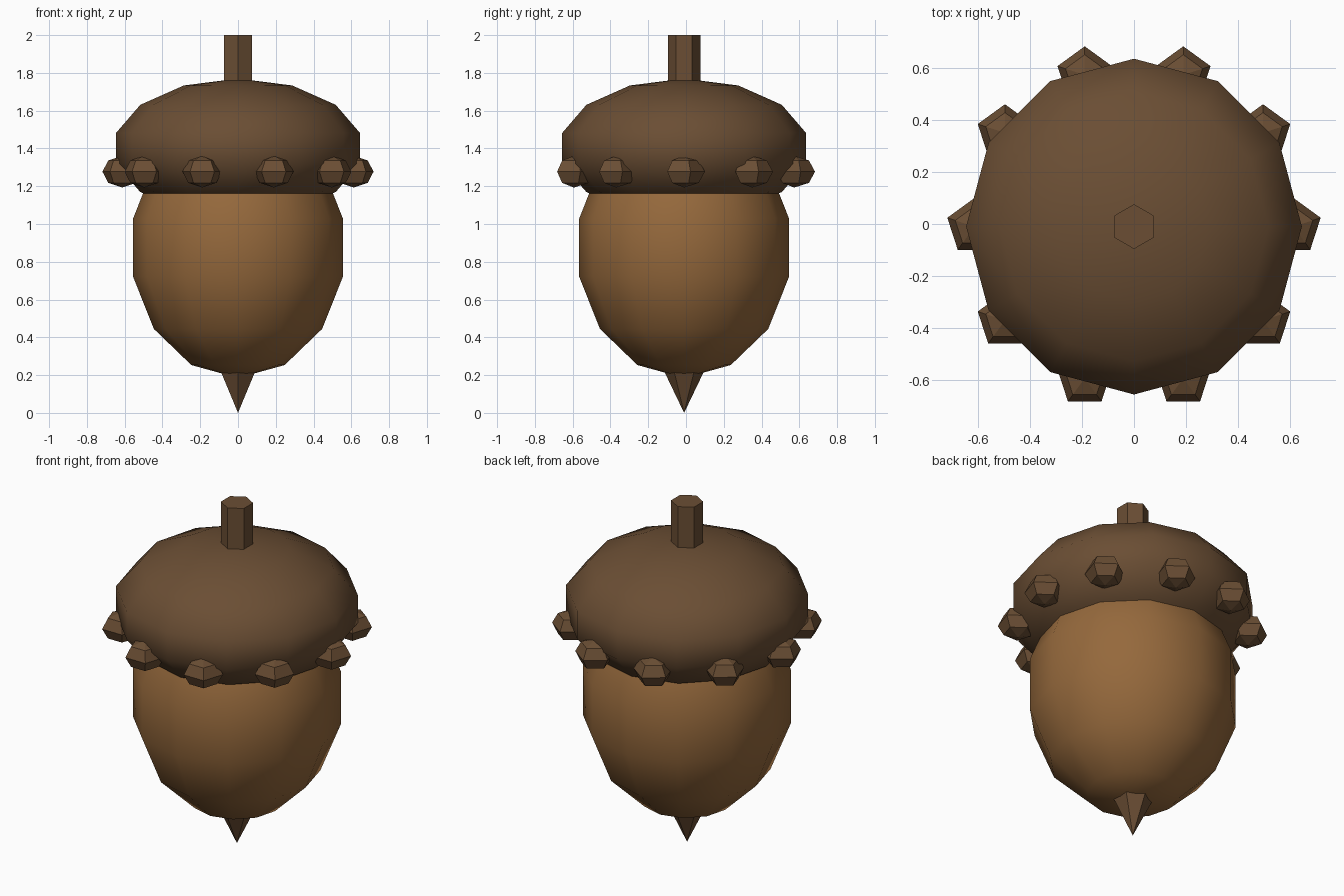
import bpy, bmesh
from math import sin, cos, pi, radians

cube = bpy.data.objects.get("Cube")
if cube:
    bpy.data.objects.remove(cube, do_unlink=True)

CENTRE_Y = -0.01


def make_material(name, rgb):
    mat = bpy.data.materials.new(name)
    mat.use_nodes = True
    colour = (*rgb, 1.0)
    mat.diffuse_color = colour
    bsdf = next(n for n in mat.node_tree.nodes if n.type == "BSDF_PRINCIPLED")
    bsdf.inputs["Base Color"].default_value = colour
    return mat


def lathe(name, profile, sides, location, mat, start=pi / 2, smooth=False):
    """Revolve (radius, z) points, listed bottom to top; zero radius is a pole."""
    bm = bmesh.new()
    rings = []
    for r, z in profile:
        if r < 1e-4:
            rings.append([bm.verts.new((0, 0, z))])
        else:
            angles = [start + 2 * pi * i / sides for i in range(sides)]
            rings.append([bm.verts.new((r * cos(a), r * sin(a), z)) for a in angles])
    for low, high in zip(rings, rings[1:]):
        for i in range(sides):
            j = (i + 1) % sides
            if len(low) == 1:
                bm.faces.new((low[0], high[j], high[i]))
            elif len(high) == 1:
                bm.faces.new((low[i], low[j], high[0]))
            else:
                bm.faces.new((low[i], low[j], high[j], high[i]))
    for ring in (rings[0], rings[-1]):
        if len(ring) > 1:
            bm.faces.new(ring)
    bmesh.ops.recalc_face_normals(bm, faces=bm.faces)
    for face in bm.faces:
        face.smooth = smooth
    mesh = bpy.data.meshes.new(name)
    bm.to_mesh(mesh)
    bm.free()
    mesh.materials.append(mat)
    obj = bpy.data.objects.new(name, mesh)
    obj.location = location
    bpy.context.collection.objects.link(obj)
    return obj


def ellipsoid(radius, height, rings):
    """Profile of a squashed ball, bottom pole to top pole."""
    return [(radius * sin(pi * k / rings), -height * cos(pi * k / rings))
            for k in range(rings + 1)]


nut_brown = make_material("nut brown", (0.30, 0.14, 0.045))
bark_brown = make_material("bark brown", (0.145, 0.076, 0.034))

# Nut body and the wider cap over it
lathe("nut", ellipsoid(0.57, 0.69, 7), 12, (0, CENTRE_Y, 0.875), nut_brown, smooth=True)
lathe("cap", ellipsoid(0.662, 0.37, 7), 12, (0, CENTRE_Y, 1.4), bark_brown, smooth=True)

# Hexagonal stem and pointed tip
lathe("stem", [(0.086, 1.6), (0.086, 2.0)], 6, (0, CENTRE_Y, 0), bark_brown)
lathe("tip", [(0, 0), (0.115, 0.24)], 6, (0, CENTRE_Y, 0), bark_brown)

# Ring of faceted knobs around the cap rim, all facing the same way
for n in range(10):
    a = radians(36 * n)
    place = (0.613 * cos(a), CENTRE_Y + 0.613 * sin(a), 1.277)
    lathe(f"cap_knob_{n + 1}", ellipsoid(0.11, 0.084, 4), 5, place, bark_brown)
